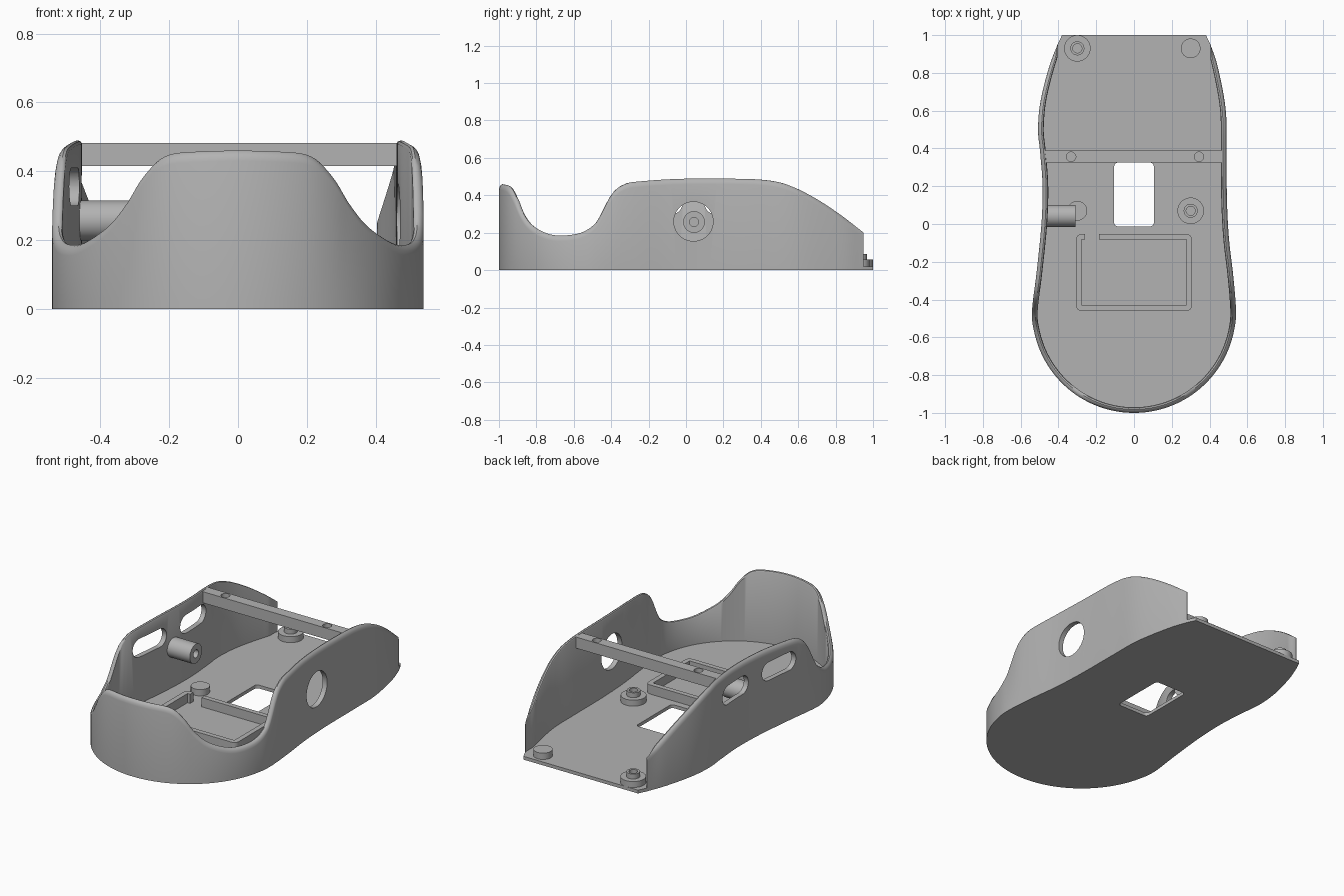
import bpy, bmesh, math
from mathutils import Vector, Matrix

if "Cube" in bpy.data.objects:
    bpy.data.objects.remove(bpy.data.objects["Cube"])

grey = bpy.data.materials.new("plain grey")
grey.use_nodes = True
GREY = (0.45, 0.45, 0.45, 1)
grey.diffuse_color = GREY
grey.node_tree.nodes["Principled BSDF"].inputs["Base Color"].default_value = GREY

FLOOR = 0.02
WALL = 0.03


def make(name, bm):
    bmesh.ops.recalc_face_normals(bm, faces=bm.faces)
    mesh = bpy.data.meshes.new(name)
    bm.to_mesh(mesh)
    bm.free()
    mesh.materials.append(grey)
    ob = bpy.data.objects.new(name, mesh)
    bpy.context.collection.objects.link(ob)
    return ob


def prism(name, outline, z0, z1):
    bm = bmesh.new()
    face = bm.faces.new([bm.verts.new((x, y, z0)) for x, y in outline])
    out = bmesh.ops.extrude_face_region(bm, geom=[face])
    verts = [v for v in out["geom"] if isinstance(v, bmesh.types.BMVert)]
    bmesh.ops.translate(bm, verts=verts, vec=(0, 0, z1 - z0))
    return make(name, bm)


def rounded(x0, x1, y0, y1, r, n=6):
    corners = [(x1 - r, y1 - r), (x0 + r, y1 - r), (x0 + r, y0 + r), (x1 - r, y0 + r)]
    return [(cx + r * math.cos(a), cy + r * math.sin(a))
            for k, (cx, cy) in enumerate(corners)
            for a in [(k + i / n) * math.pi / 2 for i in range(n + 1)]]


def disc(x, y, r, n=40):
    return [(x + r * math.cos(math.tau * i / n), y + r * math.sin(math.tau * i / n))
            for i in range(n)]


def box(x0, x1, y0, y1):
    return [(x0, y0), (x1, y0), (x1, y1), (x0, y1)]


def along_x(ob):
    # turns a (y, z) outline extruded upward into one extruded along x
    turn = Matrix(((0, 0, 1, 0), (1, 0, 0, 0), (0, 1, 0, 0), (0, 0, 0, 1)))
    ob.data.transform(turn)
    return ob


def apply_boolean(ob, cutter, operation="DIFFERENCE"):
    cutter.hide_render = True
    mod = ob.modifiers.new("boolean", "BOOLEAN")
    mod.operation, mod.solver, mod.object = operation, "EXACT", cutter
    bpy.context.view_layer.objects.active = ob
    bpy.ops.object.modifier_apply(modifier=mod.name)
    bpy.data.objects.remove(cutter)


def spline(points, n):
    p = [Vector(q) for q in points]
    p = [2 * p[0] - p[1]] + p + [2 * p[-1] - p[-2]]
    result = []
    for a, b, c, d in zip(p, p[1:], p[2:], p[3:]):
        for i in range(n):
            t = i / n
            result.append(0.5 * (2 * b + (c - a) * t + (2 * a - 5 * b + 4 * c - d) * t ** 2
                                 + (3 * b - a - 3 * c + d) * t ** 3))
    return result + [p[-2]]


# Plan outline: right side, round front lobe, left side
side_a = [(-.405, .95), (-.45, .83), (-.495, .65), (-.508, .5), (-.497, .38),
          (-.484, .2), (-.49, 0), (-.515, -.25)]
side_b = [(.525, -.27), (.503, -.08), (.492, .13), (.49, .4), (.485, .61),
          (.444, .83), (.405, .95)]
lobe = [(-.54 * math.cos(math.pi * i / 16), -.46 - .54 * math.sin(math.pi * i / 16))
        for i in range(17)]
path = spline(side_a + lobe + side_b, 7)

# Height of the wall's rim along the length
rim = spline([(-1, .46), (-.955, .445), (-.92, .385), (-.885, .305), (-.835, .24),
              (-.75, .195), (-.665, .185), (-.565, .2), (-.49, .245), (-.45, .305),
              (-.415, .375), (-.375, .43), (-.325, .46), (-.27, .472), (-.03, .488),
              (.29, .488), (.45, .478), (.56, .45), (.69, .385), (.82, .3), (.95, .2)], 6)


def rim_height(y):
    for a, b in zip(rim, rim[1:]):
        if y <= b.x:
            return a.y + (b.y - a.y) * max(0, (y - a.x) / (b.x - a.x))
    return rim[-1].y


# Shell wall: a rounded section swept round the outline
bm = bmesh.new()
rows = []
for i, p in enumerate(path):
    d = (path[min(i + 1, len(path) - 1)] - path[max(i - 1, 0)]).normalized()
    q = p + WALL * Vector((-d.y, d.x))
    if p.y > .6:
        # the inside runs straight at the open end, so the wall thins out
        q = Vector((math.copysign(min(max(abs(q.x), .405), abs(p.x) - .004), p.x), p.y))
    t = rim_height(p.y)
    section = [(0, FLOOR), (0, t - .03), (.1, t - .016), (.33, t - .005), (.62, t),
               (.87, t - .003), (1, t - .01), (1, FLOOR)]
    rows.append([bm.verts.new((*p.lerp(q, f), z)) for f, z in section])
for a, b in zip(rows, rows[1:]):
    for j in range(len(a)):
        k = (j + 1) % len(a)
        bm.faces.new((a[j], a[k], b[k], b[j]))
bm.faces.new(rows[0])
bm.faces.new(rows[-1])
wall = make("shell_wall", bm)

# Round opening on the left, two button slots on the right
apply_boolean(wall, along_x(prism("cutter", disc(.04, .26, .105, 56), .3, .7)))
for y0, y1 in ((-.3, -.02), (.1, .36)):
    apply_boolean(wall, along_x(prism("cutter", rounded(y0, y1, .3, .41, .0549, 10), -.7, -.3)))

# Floor plate with the sensor window
floor = prism("floor_plate", [(-.381, 1)] + [tuple(p) for p in path] + [(.381, 1)], 0, FLOOR)
apply_boolean(floor, prism("cutter", rounded(-.105, .105, -.013, .325, .02), -.1, .1))

# Board posts: two plain, two stepped with a screw hole
for x, y in ((.3, .93), (-.3, .07)):
    prism("plain_post", disc(x, y, .052), FLOOR - .005, .058)
for x, y in ((-.3, .93), (.3, .07)):
    post = prism("stepped_post", disc(x, y, .07), FLOOR - .005, .056)
    apply_boolean(post, prism("cutter", disc(x, y, .037), .04, .085), "UNION")
    apply_boolean(post, prism("cutter", disc(x, y, .024), .03, .2))

# Battery frame with a gap for the wire
frame = prism("battery_frame", rounded(-.307, .307, -.46, -.053, .03), FLOOR - .005, .075)
apply_boolean(frame, prism("cutter", box(-.277, .277, -.43, -.083), -.1, .2))
apply_boolean(frame, prism("cutter", box(-.26, -.185, -.1, 0), -.1, .2))

# Cross bar with two screw holes
bar = prism("cross_bar", box(-.475, .468, .325, .388), .415, .482)
for x in (-.333, .344):
    apply_boolean(bar, prism("cutter", disc(x, .356, .025), .3, .6))

# Hollow peg on the right wall
peg = along_x(prism("side_peg", disc(.043, .257, .058), -.475, -.31))
apply_boolean(peg, along_x(prism("cutter", disc(.043, .257, .024), -.42, -.2)))

# Smooth the curved faces, keep the edges sharp
bpy.ops.object.select_all(action="DESELECT")
for ob in bpy.context.collection.objects:
    if ob.type == "MESH" and grey.name in ob.data.materials:
        ob.select_set(True)
        bpy.context.view_layer.objects.active = ob
bpy.ops.object.shade_smooth_by_angle(angle=math.radians(35))
